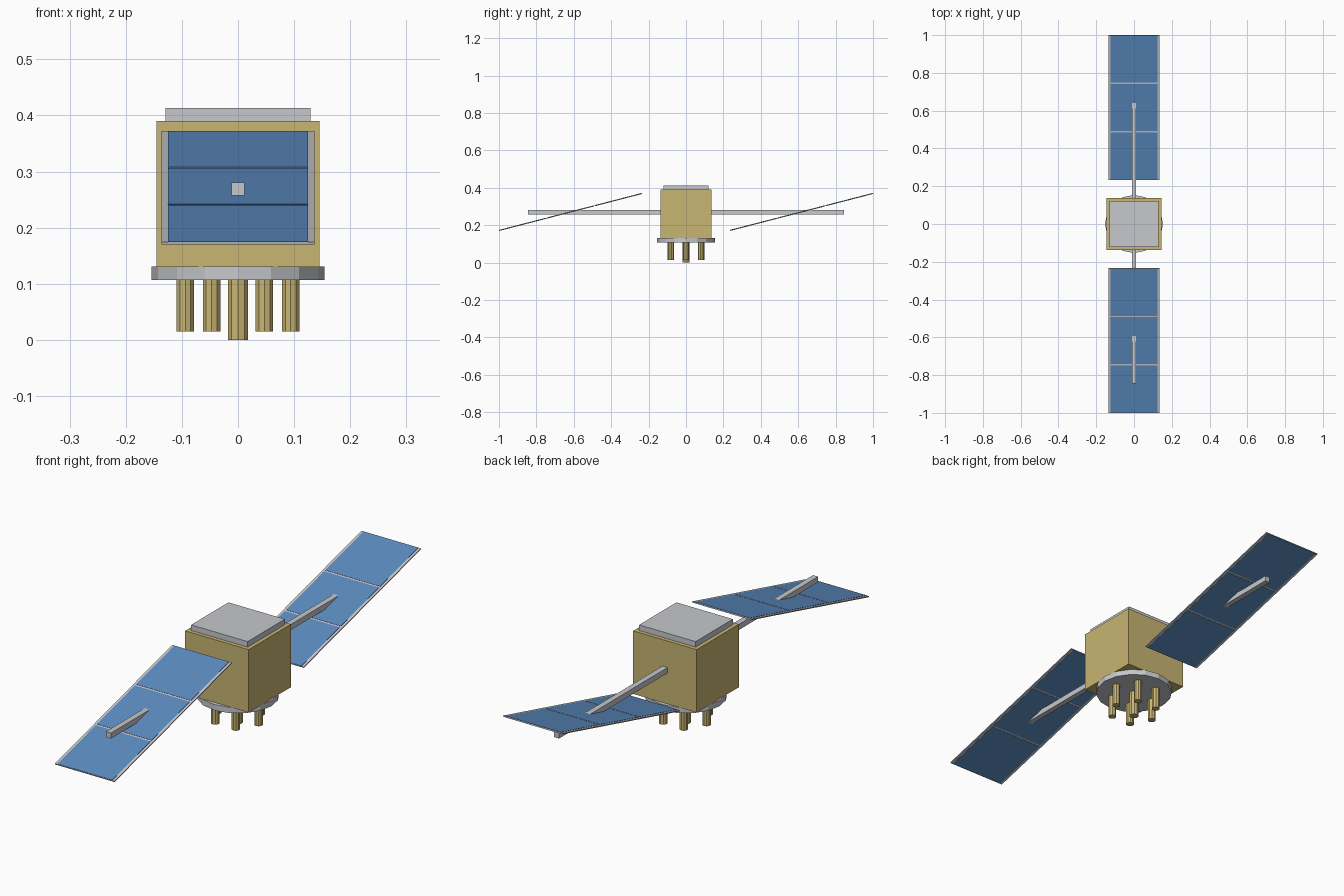
import bpy, bmesh, math
from mathutils import Matrix, Vector

cube = bpy.data.objects.get("Cube")
if cube:
    bpy.data.objects.remove(cube, do_unlink=True)


def material(name, rgb):
    mat = bpy.data.materials.new(name)
    mat.use_nodes = True
    mat.diffuse_color = (*rgb, 1)
    mat.node_tree.nodes["Principled BSDF"].inputs["Base Color"].default_value = (*rgb, 1)
    return mat


gold = material("gold foil", (0.58, 0.46, 0.17))
blue = material("solar blue", (0.105, 0.26, 0.53))
grey = material("light grey metal", (0.57, 0.58, 0.61))


def add_object(name, bm, mat):
    mesh = bpy.data.meshes.new(name)
    bm.to_mesh(mesh)
    bm.free()
    mesh.materials.append(mat)
    obj = bpy.data.objects.new(name, mesh)
    bpy.context.collection.objects.link(obj)
    return obj


def box(name, center, size, mat, frame=Matrix()):
    bm = bmesh.new()
    place = frame @ Matrix.Translation(center) @ Matrix.Diagonal((*size, 1))
    bmesh.ops.create_cube(bm, size=1, matrix=place)
    return add_object(name, bm, mat)


def cylinder(name, x, y, bottom, top, radius, sides, mat):
    bm = bmesh.new()
    place = Matrix.Translation((x, y, (bottom + top) / 2))
    bmesh.ops.create_cone(bm, cap_ends=True, segments=sides, radius1=radius,
                          radius2=radius, depth=top - bottom, matrix=place)
    return add_object(name, bm, mat)


# Main body and roof plate
box("body", (0, 0, 0.26), (0.29, 0.275, 0.26), gold)
box("roof_plate", (0, 0, 0.4), (0.258, 0.243, 0.026), grey)

# Base disc with a ring of thrusters round a longer centre one
cylinder("base_disc", 0, 0, 0.107, 0.131, 0.154, 16, grey)
cylinder("centre_thruster", 0, 0, 0, 0.11, 0.019, 10, gold)
for i in range(6):
    a = i * math.tau / 6
    cylinder(f"thruster_{i + 1}", 0.094 * math.cos(a), 0.094 * math.sin(a),
             0.015, 0.11, 0.0165, 10, gold)

# Booms and tilted solar wings, front and back
HUB_Z, LENGTH, GAP = 0.27, 0.79, 0.008
cell = (LENGTH - 2 * GAP - 0.004) / 3
for label, side in (("front", -1), ("back", 1)):
    box(f"{label}_boom", (0, side * 0.49, HUB_Z - 0.001), (0.023, 0.71, 0.023), grey)
    tilt = Matrix.Translation((0, side * 0.617, HUB_Z + 0.001)) @ Matrix.Rotation(math.radians(14.5), 4, "X")
    box(f"{label}_wing_frame", (0, 0, 0), (0.272, LENGTH, 0.004), grey, tilt)
    for i in (-1, 0, 1):
        box(f"{label}_solar_cell_{i + 2}", (0, i * (cell + GAP), 0),
            (0.25, cell, 0.006), blue, tilt)
